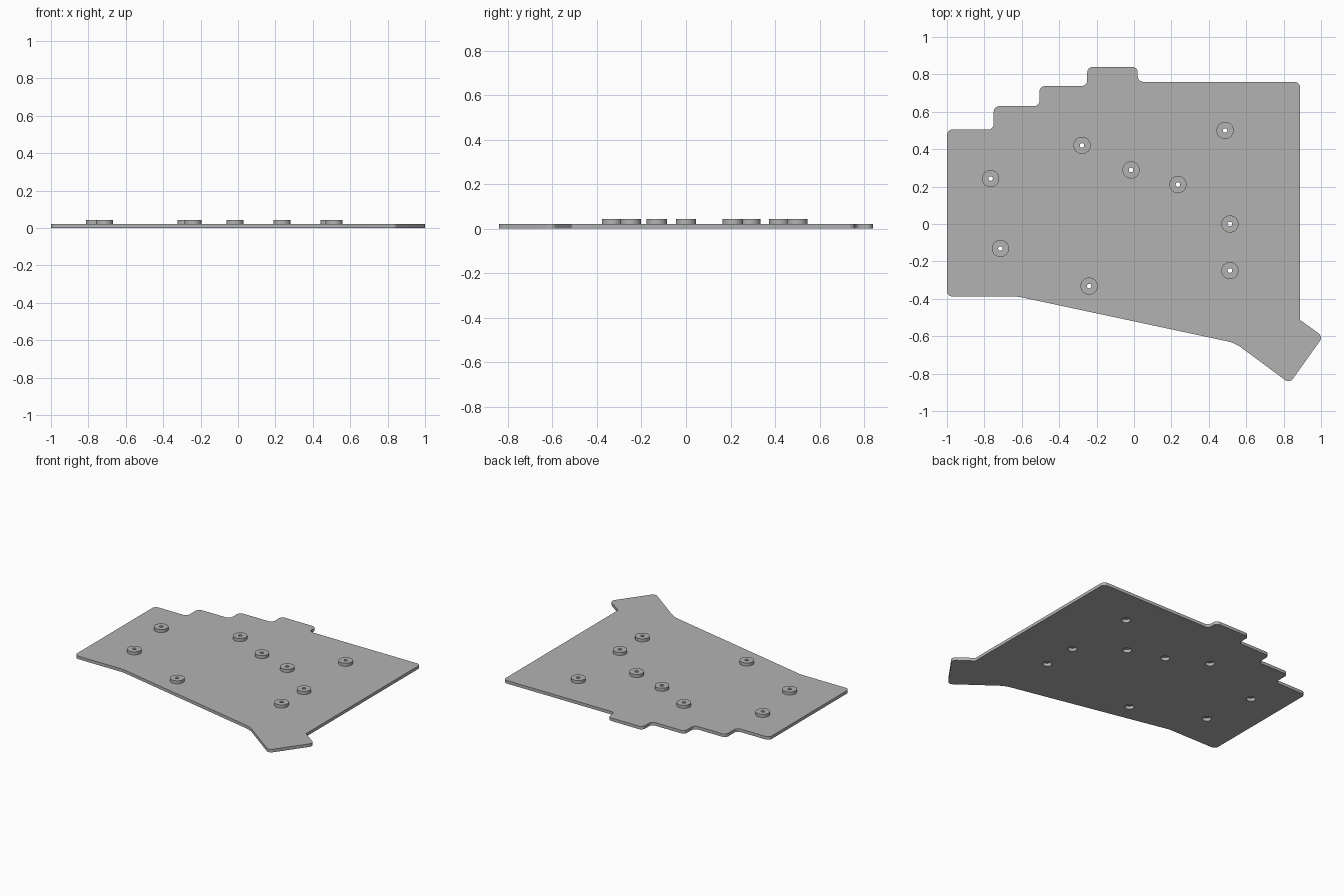
import bpy, bmesh, math
from mathutils import Vector

if "Cube" in bpy.data.objects:
    bpy.data.objects.remove(bpy.data.objects["Cube"], do_unlink=True)

PLATE_T, BOSS_TOP = 0.0215, 0.043
BOSS_R, HOLE_R, RECESS_R = 0.046, 0.012, 0.029
R = 0.03

grey = bpy.data.materials.new("plain grey")
grey.use_nodes = True
colour = (0.45, 0.45, 0.45, 1)
grey.diffuse_color = colour
grey.node_tree.nodes["Principled BSDF"].inputs["Base Color"].default_value = colour

# Plate corners: x, y, fillet radius
corners = [
    (-1, 0.505, R), (-0.75, 0.505, R), (-0.75, 0.63, R), (-0.505, 0.63, R),
    (-0.505, 0.738, R), (-0.25, 0.738, R), (-0.25, 0.84, R), (0.02, 0.84, R),
    (0.02, 0.76, R), (0.888, 0.76, R), (0.888, -0.513, 0.005),
    (1.011, -0.602, R), (0.832, -0.852, R), (0.54, -0.636, 0.2),
    (-0.62, -0.388, 0.2), (-1, -0.388, R),
]
boss_centres = [
    (-0.767, 0.243), (-0.278, 0.42), (0.487, 0.5), (-0.016, 0.289), (0.235, 0.211),
    (0.513, 0), (0.513, -0.249), (-0.714, -0.131), (-0.24, -0.332),
]


def circle(cx, cy, r, n=32):
    return [(cx + r * math.cos(math.tau * i / n), cy + r * math.sin(math.tau * i / n))
            for i in range(n)]


def fillet(points, steps=8):
    """Round every corner of a closed outline with a tangent arc."""
    out = []
    for i, (x, y, r) in enumerate(points):
        p = Vector((x, y))
        a = (Vector(points[i - 1][:2]) - p).normalized()
        b = (Vector(points[(i + 1) % len(points)][:2]) - p).normalized()
        half = a.angle(b) / 2
        centre = p + (a + b).normalized() * (r / math.sin(half))
        start = p + a * (r / math.tan(half)) - centre
        end = p + b * (r / math.tan(half)) - centre
        sweep = math.pi - 2 * half
        for k in range(steps + 1):
            t = k / steps
            v = (start * math.sin((1 - t) * sweep) + end * math.sin(t * sweep)) / math.sin(sweep)
            out.append(tuple(centre + v))
    return out


def finish(name, mesh):
    obj = bpy.data.objects.new(name, mesh)
    bpy.context.collection.objects.link(obj)
    mesh.materials.clear()
    mesh.materials.append(grey)
    bpy.ops.object.select_all(action="DESELECT")
    obj.select_set(True)
    bpy.context.view_layer.objects.active = obj
    bpy.ops.object.shade_smooth_by_angle(angle=math.radians(30))
    return obj


# Base plate: filled outline with a round recess under each boss
curve = bpy.data.curves.new("plate_outline", "CURVE")
curve.dimensions = "2D"
curve.fill_mode = "BOTH"
curve.extrude = PLATE_T / 2
for loop in [fillet(corners)] + [circle(x, y, RECESS_R) for x, y in boss_centres]:
    spline = curve.splines.new("POLY")
    spline.points.add(len(loop) - 1)
    for point, (x, y) in zip(spline.points, loop):
        point.co = (x, y, 0, 1)
    spline.use_cyclic_u = True
outline = bpy.data.objects.new("plate_outline", curve)
bpy.context.collection.objects.link(outline)
graph = bpy.context.evaluated_depsgraph_get()
plate_mesh = bpy.data.meshes.new_from_object(outline.evaluated_get(graph))
bpy.data.objects.remove(outline, do_unlink=True)

bm = bmesh.new()
bm.from_mesh(plate_mesh)
bmesh.ops.remove_doubles(bm, verts=bm.verts, dist=0.0001)
bmesh.ops.translate(bm, verts=bm.verts, vec=(0, 0, PLATE_T / 2))
bmesh.ops.recalc_face_normals(bm, faces=bm.faces)
bm.to_mesh(plate_mesh)
bm.free()
plate_mesh.name = "base_plate"
finish("base_plate", plate_mesh)

# Mounting bosses: short rings with a narrow screw hole
profile = [(BOSS_R, PLATE_T), (BOSS_R, BOSS_TOP), (HOLE_R, BOSS_TOP), (HOLE_R, PLATE_T)]
for number, (cx, cy) in enumerate(boss_centres, 1):
    bm = bmesh.new()
    rings = [[bm.verts.new((x, y, z)) for x, y in circle(cx, cy, r)] for r, z in profile]
    for j, low in enumerate(rings):
        high = rings[(j + 1) % len(rings)]
        for i in range(len(low)):
            k = (i + 1) % len(low)
            bm.faces.new((low[i], low[k], high[k], high[i]))
    bmesh.ops.recalc_face_normals(bm, faces=bm.faces)
    mesh = bpy.data.meshes.new("mounting_boss")
    bm.to_mesh(mesh)
    bm.free()
    finish(f"mounting_boss_{number}", mesh)
